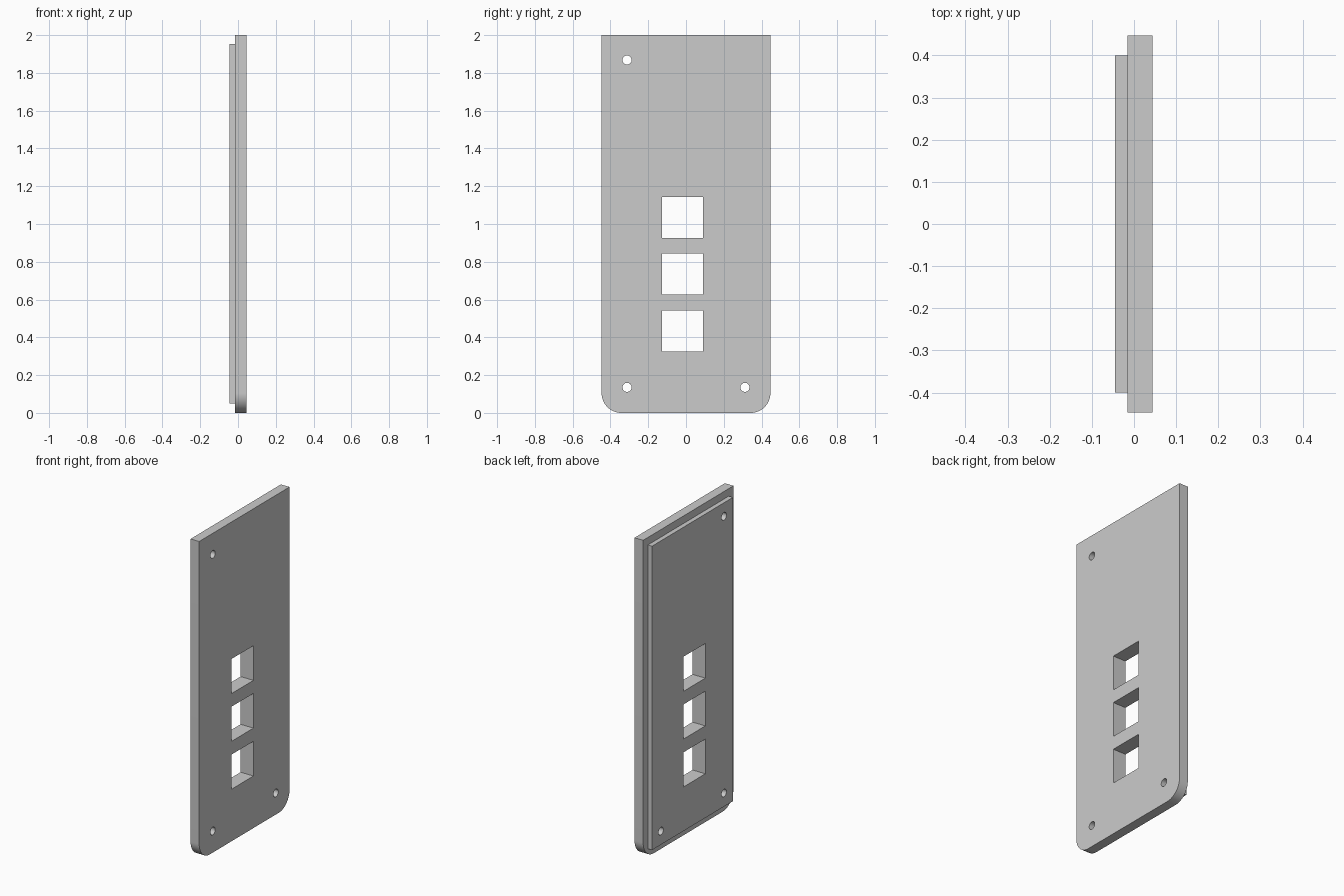
import bpy, bmesh, math

cube = bpy.data.objects.get("Cube")
if cube:
    bpy.data.objects.remove(cube, do_unlink=True)

grey = bpy.data.materials.new("plain grey")
grey.use_nodes = True
colour = (0.6, 0.6, 0.6, 1)
grey.diffuse_color = colour
grey.node_tree.nodes["Principled BSDF"].inputs["Base Color"].default_value = colour


def arc(cy, cz, r, start, end, steps):
    """Points on an arc, angles in degrees."""
    angles = [math.radians(start + (end - start) * i / steps) for i in range(steps + 1)]
    return [(cy + r * math.cos(a), cz + r * math.sin(a)) for a in angles]


def rect(y0, y1, z0, z1):
    return [(y0, z0), (y1, z0), (y1, z1), (y0, z1)]


def plate(name, outline, openings, x0, x1):
    """Fill a y-z outline with openings and extrude it along x."""
    curve = bpy.data.curves.new(name + "_profile", "CURVE")
    curve.dimensions = "2D"
    curve.fill_mode = "BOTH"
    curve.extrude = (x1 - x0) / 2
    for loop in [outline] + openings:
        spline = curve.splines.new("POLY")
        spline.points.add(len(loop) - 1)
        for point, (y, z) in zip(spline.points, loop):
            point.co = (y, z, 0, 1)
        spline.use_cyclic_u = True
    helper = bpy.data.objects.new(name + "_profile", curve)
    bpy.context.collection.objects.link(helper)
    bpy.context.view_layer.update()
    evaluated = helper.evaluated_get(bpy.context.evaluated_depsgraph_get())
    mesh = bpy.data.meshes.new_from_object(evaluated)
    bpy.data.objects.remove(helper, do_unlink=True)

    # Weld the caps to the walls and stand the plate upright
    bm = bmesh.new()
    bm.from_mesh(mesh)
    bmesh.ops.remove_doubles(bm, verts=bm.verts, dist=0.0001)
    for v in bm.verts:
        y, z, x = v.co
        v.co = (x + (x0 + x1) / 2, y, z)
    bmesh.ops.recalc_face_normals(bm, faces=bm.faces)
    bmesh.ops.dissolve_limit(bm, angle_limit=0.01, verts=bm.verts, edges=bm.edges)
    bm.to_mesh(mesh)
    bm.free()
    mesh.name = name
    mesh.materials.clear()
    mesh.materials.append(grey)

    obj = bpy.data.objects.new(name, mesh)
    bpy.context.collection.objects.link(obj)
    bpy.ops.object.select_all(action="DESELECT")
    obj.select_set(True)
    bpy.context.view_layer.objects.active = obj
    bpy.ops.object.shade_smooth_by_angle(angle=math.radians(30))
    return obj


# Openings through both plates: three square windows and three screw holes
openings = [rect(-0.127, 0.09, z, z + 0.217) for z in (0.326, 0.626, 0.925)]
for y, z in ((-0.312, 0.135), (0.312, 0.135), (-0.312, 1.868)):
    openings.append(arc(y, z, 0.024, 0, 360, 32)[:-1])

# Cover plate with rounded bottom corners
half, r = 0.447, 0.105
cover = arc(r - half, r, r, 180, 270, 16) + arc(half - r, r, r, 270, 360, 16)
cover += [(half, 2), (-half, 2)]
plate("cover_plate", cover, openings, -0.016, 0.044)

# Thinner raised backing plate
plate("backing_plate", rect(-0.4, 0.4, 0.05, 1.953), openings, -0.045, -0.016)
